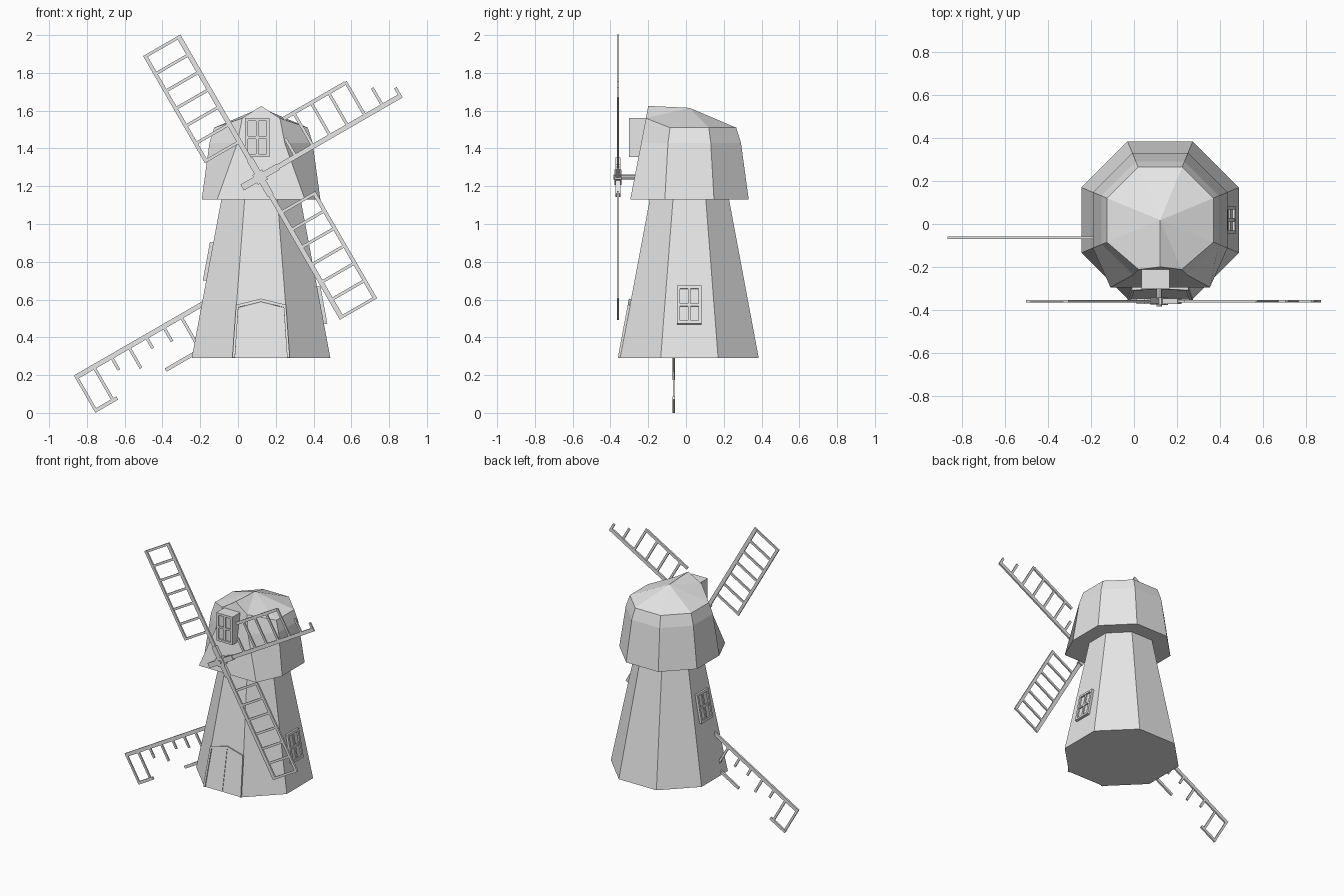
import bpy, bmesh, math
from mathutils import Vector, Matrix

if "Cube" in bpy.data.objects:
    bpy.data.objects.remove(bpy.data.objects["Cube"])

CX, CY = 0.122, 0.018                  # tower axis
Z0, Z1, A0, A1 = 0.29, 1.14, 0.367, 0.208   # tower heights and apothems
TILT = math.atan((A0 - A1) / (Z1 - Z0))

grey = bpy.data.materials.new("plain_grey")
grey.diffuse_color = (0.8, 0.8, 0.8, 1)
grey.use_nodes = True
grey.node_tree.nodes["Principled BSDF"].inputs["Base Color"].default_value = grey.diffuse_color


def finish(name, bm):
    bmesh.ops.recalc_face_normals(bm, faces=bm.faces)
    me = bpy.data.meshes.new(name)
    bm.to_mesh(me)
    bm.free()
    me.materials.append(grey)
    ob = bpy.data.objects.new(name, me)
    bpy.context.collection.objects.link(ob)
    return ob


def box(bm, m, lo, hi):
    """Box between two corners, in the frame m."""
    lo, hi = Vector(lo), Vector(hi)
    s = Matrix.Diagonal((*(hi - lo), 1))
    bmesh.ops.create_cube(bm, size=1, matrix=m @ Matrix.Translation((lo + hi) / 2) @ s)


def prism(bm, m, pts, d0, d1):
    """Outline in local x/z, extruded along local -y from d0 to d1."""
    a = [bm.verts.new(m @ Vector((x, -d0, z))) for x, z in pts]
    b = [bm.verts.new(m @ Vector((x, -d1, z))) for x, z in pts]
    bm.faces.new(a)
    bm.faces.new(b)
    for i in range(len(pts)):
        j = (i + 1) % len(pts)
        bm.faces.new((a[i], a[j], b[j], b[i]))


def octagon(apothem, z):
    r = apothem / math.cos(math.pi / 8)
    return [Vector((CX + r * math.cos(math.radians(22.5 + 45 * k)),
                    CY + r * math.sin(math.radians(22.5 + 45 * k)), z)) for k in range(8)]


def skin(bm, rings):
    """Join rings of vertices with quads."""
    for a, b in zip(rings, rings[1:]):
        for i in range(8):
            j = (i + 1) % 8
            bm.faces.new((a[i], a[j], b[j], b[i]))


def wall_frame(turn, z):
    """Frame on a sloping tower wall: local -y points out, z up the slope."""
    ap = A0 + (A1 - A0) * (z - Z0) / (Z1 - Z0)
    return (Matrix.Translation((CX, CY, 0)) @ Matrix.Rotation(math.radians(turn), 4, 'Z')
            @ Matrix.Translation((0, -ap, z)) @ Matrix.Rotation(-TILT, 4, 'X'))


# Tower
bm = bmesh.new()
rings = [[bm.verts.new(v) for v in octagon(a, z)] for a, z in ((A0, Z0), (A1, Z1))]
skin(bm, rings)
bm.faces.new(rings[0])
bm.faces.new(rings[1])
finish("tower", bm)

# Cap: octagonal hood whose front is one tall gabled face
bm = bmesh.new()
rings = []
for ap, z, half, fy, fz in ((0.314, 1.13, 0.232, -0.295, 1.13),
                            (0.273, 1.43, 0.125, -0.237, 1.43),
                            (0.248, 1.51, 0.100, -0.212, 1.56)):
    ring = octagon(ap, z)
    ring[5] = Vector((CX - half, fy, fz))
    ring[6] = Vector((CX + half, fy, fz))
    rings.append([bm.verts.new(v) for v in ring])
skin(bm, rings)
bm.faces.new(rings[0])
top = rings[2]
apex = bm.verts.new((CX, CY, 1.615))
ridge = bm.verts.new((CX, -0.20, 1.625))
for i in range(8):
    if i != 5:
        bm.faces.new((top[i], top[(i + 1) % 8], apex))
for tri in ((top[5], top[6], ridge), (top[5], ridge, apex), (ridge, top[6], apex)):
    bm.faces.new(tri)
finish("cap", bm)


# Windows: pane, outer frame and cross bars
def window(name, m, w=0.13, h=0.205, t=0.018, back=0.0):
    bm = bmesh.new()
    x, z, f = w / 2, h / 2, 0.016
    box(bm, m, (-x + 0.004, -0.007, -z + 0.004), (x - 0.004, back, z - 0.004))
    for s in (-1, 1):
        box(bm, m, (s * (x - f / 2) - f / 2, -t, -z), (s * (x - f / 2) + f / 2, back, z))
        box(bm, m, (-x + f, -t, s * (z - f / 2) - f / 2), (x - f, back, s * (z - f / 2) + f / 2))
    box(bm, m, (-0.007, -t * 0.85, -z + f), (0.007, 0, z - f))
    box(bm, m, (-x + f, -t * 0.85, -0.007), (x - f, 0, 0.007))
    finish(name, bm)


window("right_window", wall_frame(90, 0.57))
window("left_window", wall_frame(-90, 0.80))
window("cap_window", Matrix.Translation((0.101, -0.284, 1.458)), back=0.075)

# Door: two leaves under a shallow pointed frame
m = wall_frame(0, Z0)
bm = bmesh.new()
for s in (-1, 1):
    prism(bm, m, [(s * 0.002, 0.0), (s * 0.138, 0.0), (s * 0.120, 0.272), (s * 0.002, 0.302)],
          -0.002, 0.004)
finish("door_leaves", bm)
bm = bmesh.new()
for s in (-1, 1):
    prism(bm, m, [(s * 0.138, 0.0), (s * 0.152, 0.0), (s * 0.132, 0.285), (s * 0.120, 0.272)],
          -0.002, 0.012)
    prism(bm, m, [(s * 0.120, 0.272), (s * 0.132, 0.285), (0, 0.318), (0, 0.302)],
          -0.002, 0.012)
finish("door_frame", bm)


# Sails: spar, outer rail and rungs, in a frame with local x outward, z across
def sail(name, hub, angle, start, rails, rungs):
    m = Matrix.Translation(hub) @ Matrix.Rotation(-math.radians(angle), 4, 'Y')
    bm = bmesh.new()
    end, inner, width, t = 0.865, 0.21, 0.216, 0.006
    box(bm, m, (start, -t, -0.012), (end, t, 0.014))
    for a, b in rails:
        box(bm, m, (a, -t, width - 0.02), (b, t, width))
    for i, length in enumerate(rungs):
        r = end - 0.008 - i * (end - inner - 0.016) / (len(rungs) - 1)
        box(bm, m, (r - 0.008, -t * 0.8, 0.012), (r + 0.008, t * 0.8, 0.012 + length * (width - 0.016)))
    finish(name, bm)


HUB = (0.117, -0.36, 1.248)
whole = ([(0.21, 0.865)], [1] * 7)
sail("upper_left_sail", HUB, 120, 0, *whole)
sail("lower_right_sail", HUB, -60, 0, *whole)
sail("damaged_sail", HUB, 30, 0, [(0.26, 0.64)], [0.2, 0.5, 1, 1, 1, 1, 0.5])
sail("fallen_sail", (-0.114, -0.065, 0.620), 210, 0.05, [(0.725, 0.865), (0.21, 0.43)],
     [1, 1, 0.35, 0.6, 0.3, 0.4, 1])

# Hub: cross arms, boss and axle
bm = bmesh.new()
for ang in (30, 120):
    m = Matrix.Translation(HUB) @ Matrix.Rotation(-math.radians(ang), 4, 'Y')
    box(bm, m, (-0.11, -0.012, -0.018), (0.11, 0.012, 0.018))
bmesh.ops.create_cone(bm, cap_ends=True, segments=8, radius1=0.013, radius2=0.013, depth=0.14,
                      matrix=Matrix.Translation((HUB[0], -0.315, HUB[2])) @ Matrix.Rotation(math.pi / 2, 4, 'X'))
box(bm, Matrix.Translation(HUB) @ Matrix.Rotation(-math.radians(30), 4, 'Y'),
    (-0.03, -0.018, -0.03), (0.03, 0.018, 0.03))
finish("sail_hub", bm)
